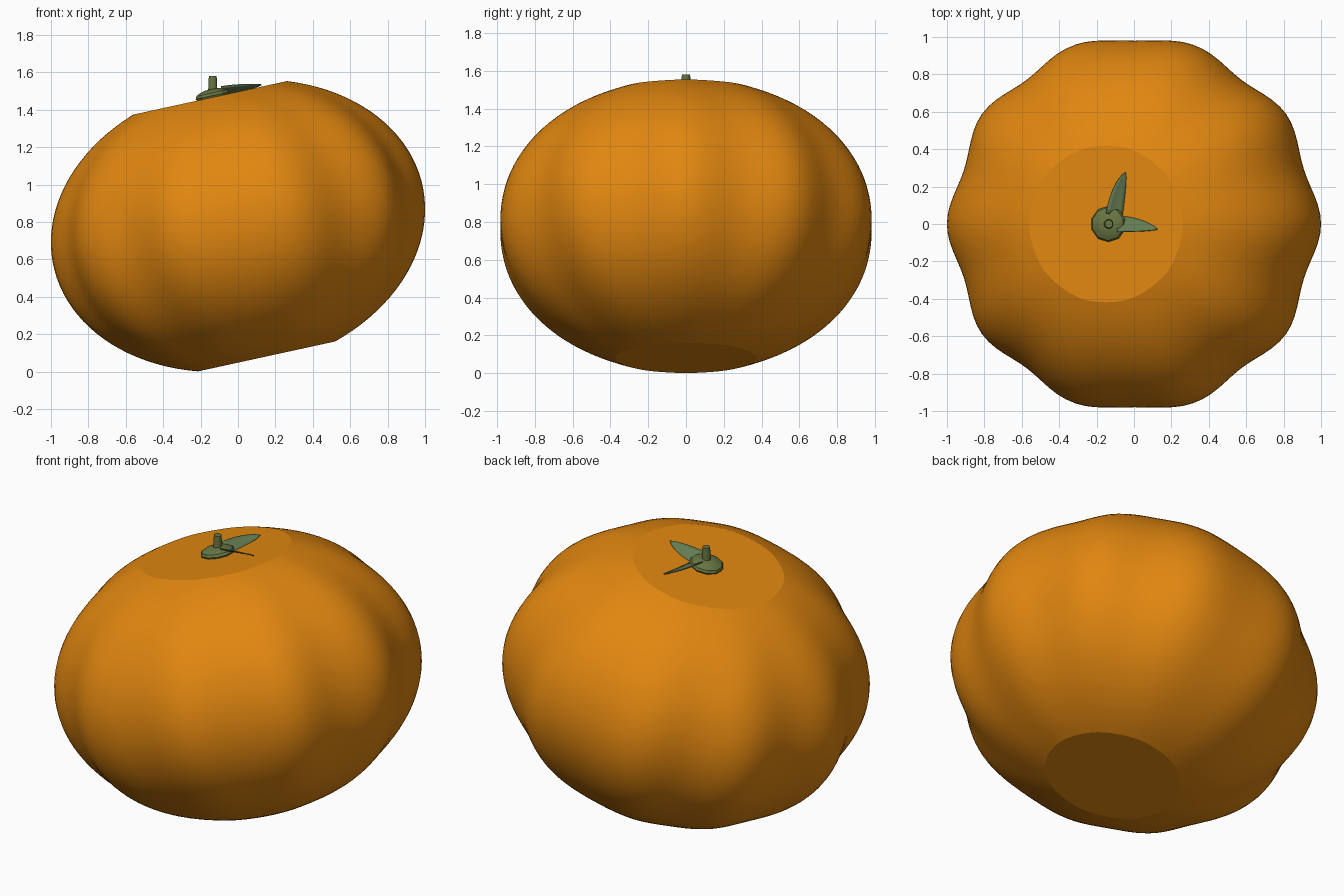
import bpy, bmesh, math
from mathutils import Matrix, Vector

if "Cube" in bpy.data.objects:
    bpy.data.objects.remove(bpy.data.objects["Cube"])

TILT = math.radians(-12.3)
BODY = Matrix.Translation((0, 0, 0.78)) @ Matrix.Rotation(TILT, 4, 'Y')
TOP, BOTTOM = 0.70, -0.715          # flat ends along the fruit axis


def material(name, rgb):
    m = bpy.data.materials.new(name)
    m.diffuse_color = (*rgb, 1)
    m.use_nodes = True
    m.node_tree.nodes["Principled BSDF"].inputs["Base Color"].default_value = m.diffuse_color
    return m


ORANGE = material("orange peel", (0.75, 0.24, 0.005))
STEM = material("stem green", (0.135, 0.18, 0.055))
LEAF = material("leaf green", (0.125, 0.20, 0.085))


def finish(name, bm, mat, angle):
    bmesh.ops.recalc_face_normals(bm, faces=bm.faces)
    me = bpy.data.meshes.new(name)
    bm.to_mesh(me)
    bm.free()
    me.materials.append(mat)
    ob = bpy.data.objects.new(name, me)
    bpy.context.collection.objects.link(ob)
    bpy.ops.object.select_all(action='DESELECT')
    bpy.context.view_layer.objects.active = ob
    ob.select_set(True)
    bpy.ops.object.shade_smooth_by_angle(angle=math.radians(angle))
    return ob


# fruit: ten-ribbed flattened ellipsoid with flat ends, tilted
SEG, RINGS, H = 120, 40, 0.77
bm = bmesh.new()
p0, p1 = math.acos(TOP / H), math.acos(BOTTOM / H)
rings = []
for i in range(RINGS + 1):
    p = p0 + (p1 - p0) * i / RINGS
    s = math.sin(p)
    ring = []
    for j in range(SEG):
        a = 2 * math.pi * j / SEG
        depth = (0.05 - 0.02 * math.sin(a) ** 8) * s ** 3
        r = 1.01 * s - depth * (0.5 - 0.5 * math.cos(10 * a))
        ring.append(bm.verts.new(BODY @ Vector((r * math.cos(a), r * math.sin(a), H * math.cos(p)))))
    rings.append(ring)
for a, b in zip(rings, rings[1:]):
    for j in range(SEG):
        k = (j + 1) % SEG
        bm.faces.new((a[j], a[k], b[k], b[j]))
bm.faces.new(rings[0])
bm.faces.new(rings[-1])
finish("fruit", bm, ORANGE, 11)

# calyx: small faceted dome resting on the flat top
bm = bmesh.new()
bmesh.ops.create_uvsphere(bm, u_segments=10, v_segments=8, radius=1,
                          matrix=Matrix.Translation((-0.137, 0, 1.476))
                          @ Matrix.Rotation(TILT, 4, 'Y')
                          @ Matrix.Diagonal((0.096, 0.096, 0.036, 1)))
finish("calyx", bm, STEM, 30)

# upright stem stub
bm = bmesh.new()
bmesh.ops.create_cone(bm, cap_ends=True, segments=10, radius1=0.027, radius2=0.022,
                      depth=0.10, matrix=Matrix.Translation((-0.135, 0, 1.53)))
finish("stem", bm, STEM, 40)


# leaves: banked blades following a curved spine just above the top
def leaf(name, start, bend, tip, half, high_side):
    start, bend, tip = Vector(start), Vector(bend), Vector(tip)
    bm = bmesh.new()
    rows, n = [], 10
    for i in range(n + 1):
        t = i / n
        c = start * (1 - t) ** 2 + bend * 2 * t * (1 - t) + tip * t * t
        d = ((bend - start) * (1 - t) + (tip - bend) * t).normalized()
        side = Vector((-d.y, d.x))
        w = half * max(0.03, math.cos(t * math.pi / 2) ** 0.7)
        row = []
        for k in (-1, -0.5, 0, 0.5, 1):
            q = c + side * w * k
            z = 1.464 + 0.218 * (q.x + 0.149) + 0.022 - 0.012 * t
            z += high_side * k * w * 0.55 + 0.006 * (k * k - 0.5) * (1 - t)
            row.append(bm.verts.new((q.x, q.y, z)))
        rows.append(row)
    for a, b in zip(rows, rows[1:]):
        for k in range(4):
            bm.faces.new((a[k], a[k + 1], b[k + 1], b[k]))
    ob = finish(name, bm, LEAF, 40)
    sol = ob.modifiers.new("thickness", 'SOLIDIFY')
    sol.thickness = 0.005
    sol.offset = 0


leaf("back_leaf", (-0.105, 0.05), (-0.085, 0.19), (-0.045, 0.275), 0.044, 1)
leaf("right_leaf", (-0.09, 0.0), (0.02, 0.0), (0.125, -0.028), 0.042, -1)
